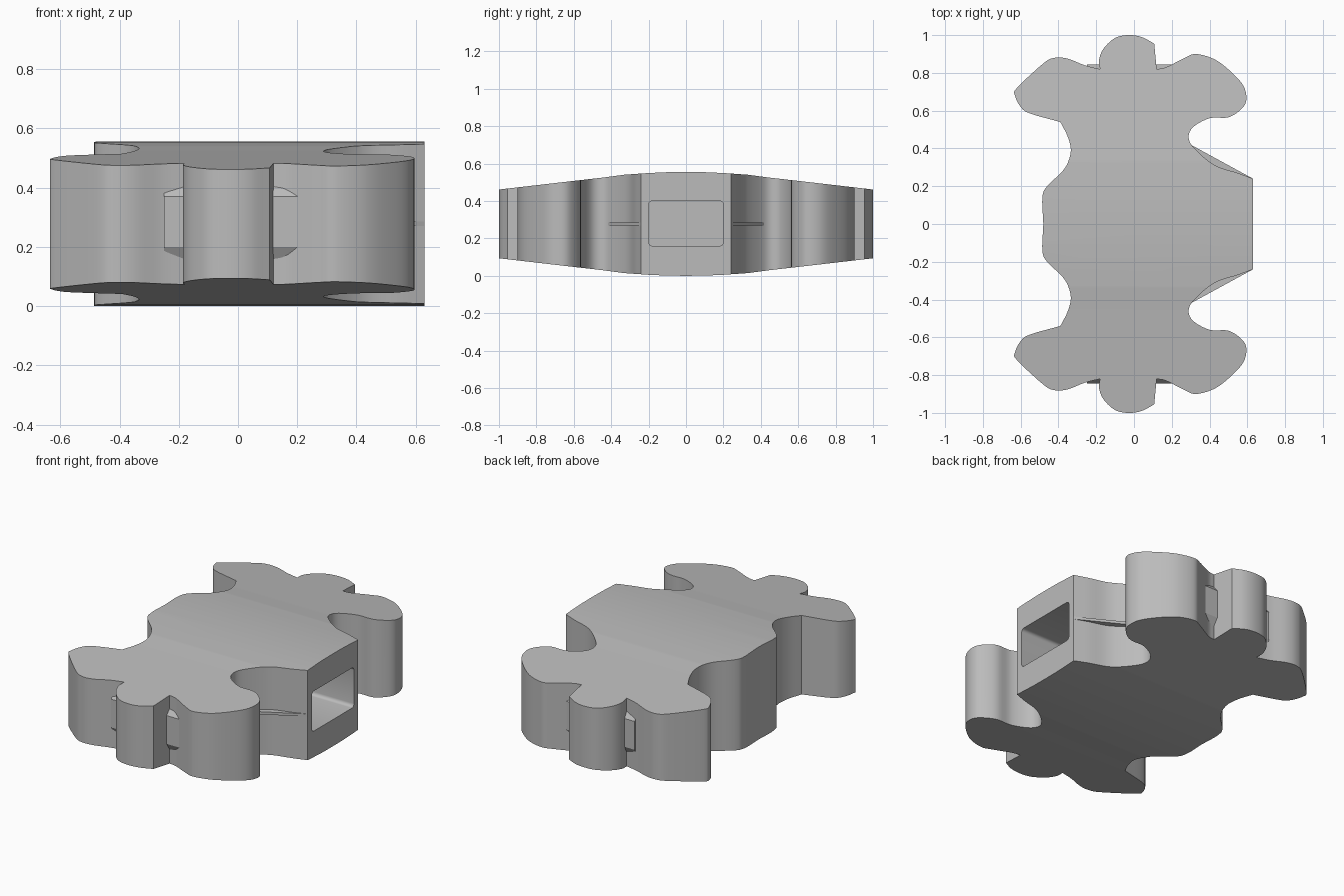
import bpy
import bmesh
from math import radians
from mathutils import Vector

default_cube = bpy.data.objects.get("Cube")
if default_cube:
    bpy.data.objects.remove(default_cube, do_unlink=True)

MIDDLE = 0.2775  # height of the horizontal symmetry plane

grey = bpy.data.materials.new("plain grey")
grey.use_nodes = True
colour = (0.5, 0.5, 0.5, 1)
grey.diffuse_color = colour
grey.node_tree.nodes["Principled BSDF"].inputs["Base Color"].default_value = colour


def prism(name, points, axis, low, high, round_corners=0):
    """Extrude a closed outline along x or z."""
    place = (lambda a, b, t: (t, a, b)) if axis == "x" else (lambda a, b, t: (a, b, t))
    bm = bmesh.new()
    face = bm.faces.new([bm.verts.new(place(a, b, low)) for a, b in points])
    extruded = bmesh.ops.extrude_face_region(bm, geom=[face])["geom"]
    moved = [v for v in extruded if isinstance(v, bmesh.types.BMVert)]
    bmesh.ops.translate(bm, verts=moved, vec=place(0, 0, high - low))
    if round_corners:
        along = [e for e in bm.edges
                 if abs(e.verts[0].co.x - e.verts[1].co.x) > (high - low) / 2]
        bmesh.ops.bevel(bm, geom=along, offset=round_corners, segments=4,
                        profile=0.5, affect="EDGES")
    bmesh.ops.recalc_face_normals(bm, faces=bm.faces)
    mesh = bpy.data.meshes.new(name)
    bm.to_mesh(mesh)
    bm.free()
    mesh.materials.append(grey)
    obj = bpy.data.objects.new(name, mesh)
    bpy.context.collection.objects.link(obj)
    return obj


def activate(obj):
    bpy.ops.object.select_all(action="DESELECT")
    obj.select_set(True)
    bpy.context.view_layer.objects.active = obj


def combine(target, cutter, operation):
    """Apply a boolean and discard the helper."""
    cutter.hide_render = True
    modifier = target.modifiers.new(operation.lower(), "BOOLEAN")
    modifier.operation = operation
    modifier.solver = "EXACT"
    modifier.object = cutter
    activate(target)
    bpy.ops.object.modifier_apply(modifier=modifier.name)
    bpy.data.objects.remove(cutter, do_unlink=True)


def smooth_path(points, steps=5):
    """Catmull-Rom curve through the points, leaving out the last one."""
    p = [Vector(q) for q in points]
    p = [p[0] * 2 - p[1]] + p + [p[-1] * 2 - p[-2]]
    path = []
    for a, b, c, d in zip(p, p[1:], p[2:], p[3:]):
        for i in range(steps):
            t = i / steps
            path.append(b + (c - a) * t / 2
                        + (a * 2 - b * 5 + c * 4 - d) * t * t / 2
                        + (b * 3 - a - c * 3 + d) * t ** 3 / 2)
    return path


# Half of the outline: smooth runs that meet at sharp corners
runs = [
    # right neck and right lobe
    [(.63, .24), (.55, .27), (.43, .31), (.33, .39), (.29, .45), (.31, .51),
     (.4, .56), (.5, .565), (.57, .61), (.595, .66), (.58, .73), (.52, .8),
     (.43, .87), (.33, .9), (.27, .88), (.17, .83), (.12, .82)],
    # side of the middle lobe
    [(.12, .82), (.107, .955)],
    # end of the middle lobe
    [(.107, .955), (.04, .99), (-.03, 1), (-.1, .985), (-.16, .93),
     (-.185, .87), (-.18, .82)],
    # left lobe
    [(-.18, .82), (-.26, .84), (-.35, .875), (-.42, .88), (-.48, .85),
     (-.62, .72), (-.63, .68), (-.6, .62), (-.55, .585), (-.39, .54)],
    # left neck and back of the body
    [(-.39, .54), (-.35, .46), (-.335, .38), (-.37, .29), (-.46, .2),
     (-.485, .14), (-.48, 0)],
]
half = [q for run in runs for q in smooth_path(run)]
outline = half + [Vector((-.48, 0))] + [Vector((q.x, -q.y)) for q in reversed(half)]
body = prism("lobed_body", outline, "z", -.2, .8)

# Domed top and bottom, thinning towards both ends
crown = [(0, .2775), (.1, .2765), (.2, .272), (.33, .263), (.45, .247),
         (.6, .23), (1.05, .178)]
upper = [(-y, h) for y, h in reversed(crown[1:])] + crown
envelope = prism("thickness_profile",
                 [(y, MIDDLE + h) for y, h in upper]
                 + [(y, MIDDLE - h) for y, h in reversed(upper)],
                 "x", -1, 1)
combine(body, envelope, "INTERSECT")

# Rounded rectangular pocket in the flat side
pocket = prism("pocket_cutter", [(-.2, .16), (.2, .16), (.2, .4), (-.2, .4)],
               "x", .3, .8, round_corners=.02)
combine(body, pocket, "DIFFERENCE")

activate(body)
bpy.ops.object.shade_smooth_by_angle(angle=radians(30))

# Bevelled bars in the notches and thin webs in the necks, at both ends
for side, end in ((-1, "front"), (1, "back")):
    bar = [(.7, .15), (.815, .15), (.845, .2), (.845, .37), (.815, .41), (.7, .41)]
    prism(end + "_notch_bar", [(side * y, z) for y, z in bar], "x", -.25, .225)
    web = [(.3, .42), (.63, .24), (.4, .25)]
    prism(end + "_neck_web", [(x, side * y) for x, y in web], "z",
          MIDDLE - .008, MIDDLE + .008)
